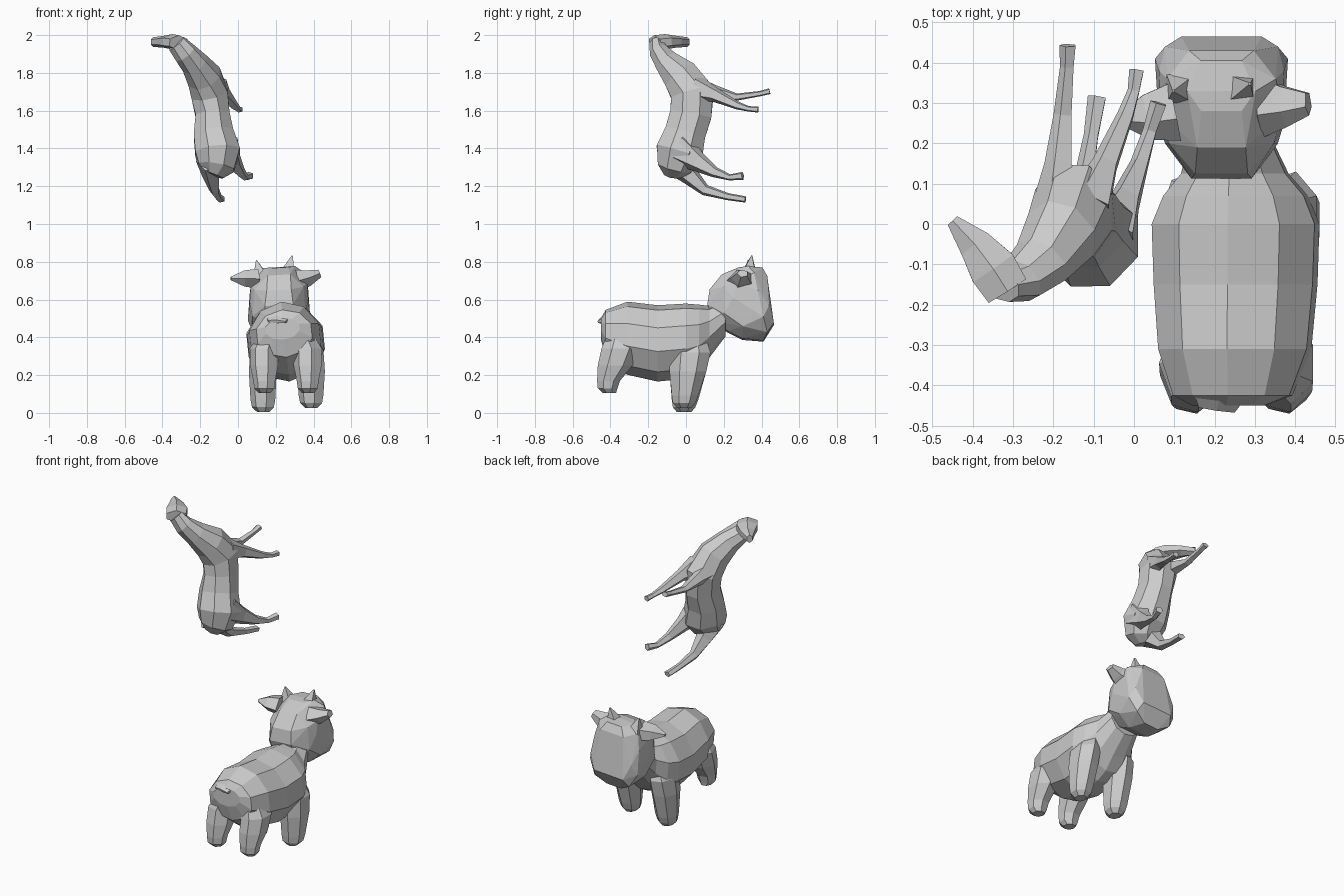
import bpy, bmesh, math
from mathutils import Vector


def loft(name, rings, sides=8, ref=(1, 0, 0), axis=None):
    """Flat-faced tube through rings (x, y, z, half_width, half_depth)."""
    bm = bmesh.new()
    pts = [Vector(r[:3]) for r in rings]
    grow = 1 / math.cos(math.pi / sides)
    loops = []
    for i, r in enumerate(rings):
        t = Vector(axis) if axis else pts[min(i + 1, len(pts) - 1)] - pts[max(i - 1, 0)]
        t.normalize()
        u = Vector(ref)
        u = (u - t * u.dot(t)).normalized()
        v = t.cross(u)
        loop = []
        for k in range(sides):
            a = 2 * math.pi * (k + 0.5) / sides
            loop.append(bm.verts.new(pts[i] + u * r[3] * grow * math.cos(a)
                                     + v * r[4] * grow * math.sin(a)))
        loops.append(loop)
    for A, B in zip(loops, loops[1:]):
        for k in range(sides):
            n = (k + 1) % sides
            bm.faces.new((A[k], A[n], B[n], B[k]))
    bm.faces.new(loops[0][::-1])
    bm.faces.new(loops[-1])
    return finish(name, bm)


def finish(name, bm):
    bmesh.ops.recalc_face_normals(bm, faces=bm.faces)
    me = bpy.data.meshes.new(name)
    bm.to_mesh(me)
    bm.free()
    ob = bpy.data.objects.new(name, me)
    bpy.context.collection.objects.link(ob)
    return ob


def hull(name, halves, cx):
    """Faceted convex lump from points (half_x, y, z) mirrored about x = cx, slightly rolled."""
    bm = bmesh.new()
    for hx, y, z in halves:
        for s in (-1, 1):
            bm.verts.new((cx + s * hx, y, z + 0.06 * s * hx))
    out = bmesh.ops.convex_hull(bm, input=bm.verts[:])
    junk = [v for v in set(out["geom_interior"] + out["geom_unused"])
            if isinstance(v, bmesh.types.BMVert)]
    bmesh.ops.delete(bm, geom=junk, context='VERTS')
    return finish(name, bm)


# ---- Cow: barrel body, facing +y with a slight roll ----
roll = (1, 0, 0.1)
loft("cow_body", [
    (.235, -.45, .445, .09, .055),
    (.245, -.425, .42, .145, .12),
    (.25, -.31, .395, .185, .185),
    (.252, -.15, .368, .198, .193),
    (.252, 0, .38, .203, .19),
    (.252, .07, .395, .175, .17),
    (.25, .125, .43, .13, .13),
    (.24, .21, .50, .10, .09)], 10, roll, (0, 1, 0))

# Cow tail stub
loft("cow_tail", [(.21, -.43, .495, .06, .02), (.205, -.46, .483, .045, .008)], 6)

# Cow legs, tapering into the body at the top
for s, fx, rx, lift in ((-1, .135, .142, 0), (1, .39, .372, .022)):
    side = "left" if s < 0 else "right"
    loft("cow_front_leg_" + side, [
        (fx - s * .05, .02, .46, .04, .06),
        (fx - s * .005, .022, .32, .068, .10),
        (fx, .01, .22, .07, .09),
        (fx, -.005, .07 + lift, .062, .065),
        (fx, -.01, .03 + lift, .055, .055),
        (fx, -.01, .004 + lift, .03, .035)], 7, axis=(0, 0, -1))
    loft("cow_rear_leg_" + side, [
        (rx - s * .045, -.33, .47, .04, .06),
        (rx, -.345, .34, .072, .095),
        (rx, -.375, .25, .07, .085),
        (rx, -.41, .17, .055, .056),
        (rx, -.415, .13, .05, .048),
        (rx, -.405, .105, .03, .032)], 7, axis=(0, 0, -1))

# Cow head: one faceted lump with a broad muzzle
hull("cow_head", [
    (.05, .41, .38), (.07, .30, .39), (.07, .22, .43),
    (.12, .43, .42), (.145, .30, .45),
    (.10, .465, .47), (.165, .41, .50), (.07, .145, .48), (.14, .20, .52),
    (.155, .38, .64), (.075, .113, .57), (.155, .25, .60), (.14, .44, .56),
    (.065, .125, .65), (.15, .27, .68), (.13, .20, .66),
    (.08, .43, .72), (.135, .36, .735), (.06, .19, .73),
    (.05, .405, .767), (.085, .33, .772), (.05, .28, .768)], .217)

# Cow ears and horns
loft("cow_ear_left", [(.10, .285, .71, .065, .045), (.03, .27, .712, .05, .036),
                      (-.038, .26, .712, .010, .008)], 5, (0, 1, 0))
loft("cow_ear_right", [(.32, .295, .70, .065, .05), (.375, .295, .715, .045, .035),
                       (.432, .30, .738, .025, .018)], 5, (0, 1, 0))
for side, base, tip in (("left", (.115, .335, .73), (.098, .33, .808)),
                        ("right", (.265, .335, .745), (.287, .348, .832))):
    loft("cow_horn_" + side, [(*base, .035, .035), (*tip, .003, .003)], 4)

# ---- Long-necked animal: rearing body and neck, rump at the bottom ----
loft("tall_body", [
    (-.13, -.065, 1.26, .05, .05),
    (-.115, -.06, 1.30, .095, .09),
    (-.108, -.035, 1.38, .118, .125),
    (-.13, -.005, 1.48, .105, .108),
    (-.135, .025, 1.58, .09, .11),
    (-.15, .035, 1.69, .097, .115),
    (-.18, -.025, 1.78, .088, .095),
    (-.23, -.095, 1.85, .07, .066),
    (-.28, -.14, 1.905, .06, .05),
    (-.325, -.155, 1.955, .05, .036)], 8)

# Tall animal head
loft("tall_head", [
    (-.315, -.165, 1.96, .055, .034),
    (-.35, -.11, 1.965, .06, .035),
    (-.395, -.05, 1.965, .042, .027),
    (-.45, .008, 1.963, .016, .022)], 6, (.79, .61, 0))

# Tall animal legs
loft("tall_front_leg_left", [
    (-.19, .05, 1.71, .05, .06), (-.185, .15, 1.695, .03, .035),
    (-.175, .27, 1.672, .02, .016), (-.165, .39, 1.69, .015, .012),
    (-.163, .443, 1.703, .018, .013)], 5)
loft("tall_front_leg_right", [
    (-.11, .05, 1.72, .05, .06), (-.07, .15, 1.685, .028, .032),
    (-.02, .27, 1.628, .018, .018), (.0, .33, 1.61, .013, .012),
    (.008, .382, 1.606, .016, .014)], 5)
loft("tall_hind_leg_left", [
    (-.15, -.06, 1.34, .06, .07), (-.14, .02, 1.255, .04, .042),
    (-.125, .10, 1.18, .022, .025), (-.105, .22, 1.145, .016, .016),
    (-.09, .315, 1.13, .02, .014)], 5)
loft("tall_hind_leg_right", [
    (-.06, -.04, 1.40, .06, .08), (-.02, .06, 1.33, .033, .045),
    (.015, .15, 1.275, .02, .024), (.04, .23, 1.247, .015, .014),
    (.062, .30, 1.255, .018, .018)], 5)
